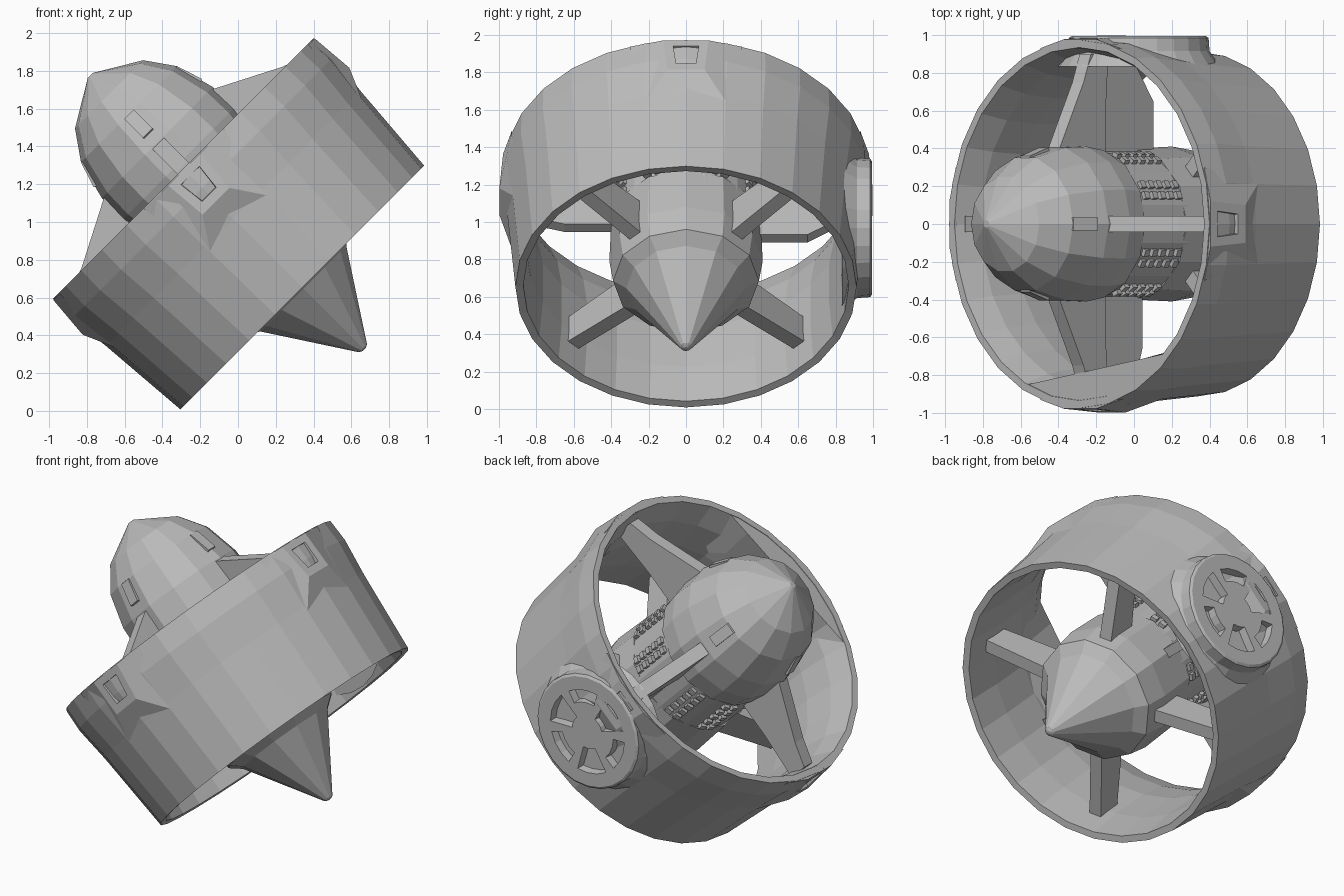
import bpy, bmesh, math
from mathutils import Matrix, Vector

cube = bpy.data.objects.get("Cube")
if cube:
    bpy.data.objects.remove(cube, do_unlink=True)

grey = bpy.data.materials.new("plain grey")
grey.use_nodes = True
grey.diffuse_color = (0.5, 0.5, 0.5, 1)
bsdf = next(n for n in grey.node_tree.nodes if n.type == 'BSDF_PRINCIPLED')
bsdf.inputs["Base Color"].default_value = (0.5, 0.5, 0.5, 1)

# The fan is built upright (intake up) and tilted into place
TILT = Matrix.Translation((0.025, 0, 0.968)) @ Matrix.Rotation(math.radians(-45), 4, 'Y')


def spin(deg):
    return Matrix.Rotation(math.radians(deg), 4, 'Z')


def finish(name, bm):
    bmesh.ops.recalc_face_normals(bm, faces=bm.faces)
    me = bpy.data.meshes.new(name)
    bm.to_mesh(me)
    bm.free()
    me.transform(TILT)
    me.materials.append(grey)
    ob = bpy.data.objects.new(name, me)
    bpy.context.collection.objects.link(ob)
    return ob


def lathe(name, profile, sides, loop=False):
    """Revolve (radius, height) points; loop closes the profile on itself."""
    bm = bmesh.new()
    rings = []
    for r, h in profile:
        ring = []
        for i in range(sides):
            a = 2 * math.pi * i / sides
            ring.append(bm.verts.new((r * math.cos(a), r * math.sin(a), h)))
        rings.append(ring)
    pairs = list(zip(rings, rings[1:]))
    if loop:
        pairs.append((rings[-1], rings[0]))
    for a, b in pairs:
        for i in range(sides):
            j = (i + 1) % sides
            bm.faces.new((a[i], a[j], b[j], b[i]))
    if not loop:
        bm.faces.new(rings[0])
        bm.faces.new(rings[-1])
    return finish(name, bm)


def prism(bm, outline, thick, turn):
    """Extrude a (radius, height) outline sideways, then turn it about the axis."""
    sides = []
    for y in (-thick / 2, thick / 2):
        sides.append([bm.verts.new(turn @ Vector((r, y, h))) for r, h in outline])
    a, b = sides
    bm.faces.new(a)
    bm.faces.new(b)
    for i in range(len(a)):
        j = (i + 1) % len(a)
        bm.faces.new((a[i], a[j], b[j], b[i]))


# Duct: thin tapered ring
lathe("duct", [(0.975, 0.445), (0.98, 0.3), (0.953, 0.07), (0.912, -0.445),
               (0.87, -0.44), (0.85, -0.2), (0.85, 0.1), (0.88, 0.3), (0.935, 0.445)],
      28, loop=True)

# Flat web across the front of the intake lip, sloping back to the duct wall
bm = bmesh.new()
start, end = (spin(a) @ Vector((0.95, 0, 0.442)) for a in (-116, -46))
rows = []
for i in range(7):
    turn = spin(-116 + 70 * i / 6)
    rows.append([bm.verts.new(p) for p in (turn @ Vector((0.955, 0, 0.442)),
                                           start.lerp(end, i / 6),
                                           turn @ Vector((0.86, 0, 0.08)))])
for a, b in zip(rows, rows[1:]):
    for k in range(2):
        bm.faces.new((a[k], a[k + 1], b[k + 1], b[k]))
finish("lip_web", bm)

# Hub: domed intake cap, motor and long pointed tail
lathe("dome", [(0.02, 1.14), (0.255, 1.0), (0.36, 0.85), (0.415, 0.64), (0.42, 0.48),
               (0.4, 0.35)], 14)
lathe("motor", [(0.388, 0.4), (0.388, -0.05)], 24)
lathe("tail_cone", [(0.4, 0.04), (0.41, -0.25), (0.39, -0.4), (0.32, -0.455),
                    (0.03, -0.9), (0.01, -0.91)], 12)

# Bands of cooling teeth around the motor, with smooth panels between
bm = bmesh.new()
for row in range(5):
    h = 0.33 - row * 0.06
    for i in range(40):
        if i % 10 in (2, 3, 6, 7):
            prism(bm, [(0.37, h), (0.408, h), (0.408, h - 0.035), (0.37, h - 0.035)],
                  0.04, spin(i * 9 + 4.5))
finish("motor_teeth", bm)

# Swept intake struts, with a plate below the two side ones
bm = bmesh.new()
for k in range(4):
    prism(bm, [(0.3, 0.66), (0.41, 0.63), (0.75, 0.455), (0.9, 0.4), (0.9, 0.27),
               (0.6, 0.29), (0.3, 0.29)], 0.085, spin(90 * k))
finish("intake_struts", bm)
bm = bmesh.new()
for turn, low in ((90, -0.08), (-90, 0.0)):
    prism(bm, [(0.3, 0.29), (0.87, 0.27), (0.85, 0.06), (0.65, low), (0.3, low)],
          0.06, spin(turn))
finish("side_plates", bm)

# Exit vanes turned between the struts
bm = bmesh.new()
for k in range(4):
    prism(bm, [(0.3, -0.1), (0.87, -0.1), (0.87, -0.28), (0.3, -0.34)], 0.08,
          spin(45 + 90 * k))
finish("exit_vanes", bm)

# Tapered mounting pads around the lip, each with a small sunken socket
bm = bmesh.new()
for k in range(4):
    m = spin(90 * k)
    base = [(0.93, -0.3, 0.44), (0.93, 0.3, 0.44), (0.92, 0.22, 0.02), (0.92, -0.22, 0.02)]
    top = [(0.978, -0.12, 0.44), (0.978, 0.12, 0.44), (0.998, 0.1, 0.2), (0.998, -0.1, 0.2)]
    lo = [bm.verts.new(m @ Vector(p)) for p in base]
    hi = [bm.verts.new(m @ Vector(p)) for p in top]
    cap = bm.faces.new(hi)
    bm.faces.new(lo)
    for i in range(4):
        j = (i + 1) % 4
        bm.faces.new((lo[i], lo[j], hi[j], hi[i]))
    cap.normal_update()
    for inset in (0.07, 0.006):
        bmesh.ops.inset_region(bm, faces=[cap], thickness=inset)
    for v in cap.verts:
        v.co -= (m @ Vector((0.04, 0, 0)))
finish("mounting_pads", bm)

# Small ports on the dome
bm = bmesh.new()
for k in range(4):
    prism(bm, [(0.3, 0.86), (0.36, 0.85), (0.405, 0.71), (0.36, 0.69)], 0.07, spin(90 * k))
finish("dome_ports", bm)

# Round side cover on a flared base, with rings of sunken pockets
bm = bmesh.new()
cover = Matrix.Translation((0, 0.925, 0)) @ Matrix.Rotation(math.radians(-90), 4, 'X')
rings = []
N = 24
for r, h in [(0.43, -0.09), (0.375, -0.01), (0.37, 0.06), (0.355, 0.07), (0.27, 0.07),
             (0.19, 0.07), (0.11, 0.07)]:
    rings.append([bm.verts.new(cover @ Vector((r * math.cos(2 * math.pi * i / N),
                                               r * math.sin(2 * math.pi * i / N), h)))
                  for i in range(N)])
pockets = []
for n, (a, b) in enumerate(zip(rings, rings[1:])):
    for i in range(N):
        j = (i + 1) % N
        f = bm.faces.new((a[i], a[j], b[j], b[i]))
        if (n == 4 and i % 4 < 3) or (n == 5 and i % 8 < 3):
            pockets.append(f)
bm.faces.new(rings[0])
bm.faces.new(rings[-1])
bmesh.ops.recalc_face_normals(bm, faces=bm.faces)
bmesh.ops.inset_region(bm, faces=pockets, thickness=0.008)
bmesh.ops.translate(bm, verts=list({v for f in pockets for v in f.verts}), vec=(0, -0.05, 0))
finish("side_cover", bm)
